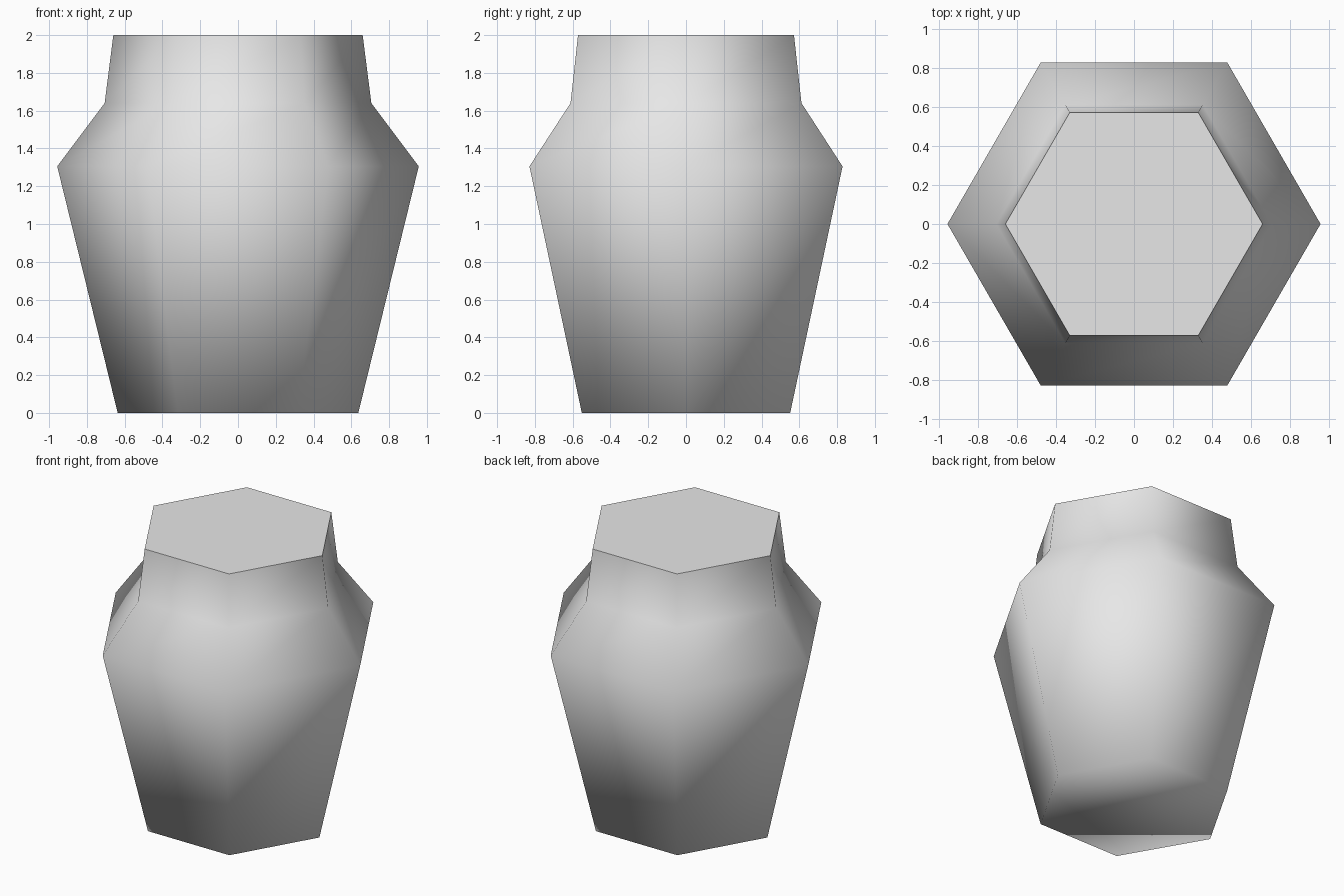
import bpy, bmesh, math

cube = bpy.data.objects.get("Cube")
if cube:
    bpy.data.objects.remove(cube, do_unlink=True)

# Plain grey material
grey = bpy.data.materials.new("light_grey")
grey.use_nodes = True
colour = (0.8, 0.8, 0.8, 1)
grey.diffuse_color = colour
grey.node_tree.nodes["Principled BSDF"].inputs["Base Color"].default_value = colour

# Six-sided jar body: (radius, height) from base to rim
SIDES = 6
profile = [(0.637, 0), (0.957, 1.305), (0.706, 1.64), (0.66, 2)]

bm = bmesh.new()
rings = []
for radius, z in profile:
    angles = [math.tau * i / SIDES for i in range(SIDES)]
    rings.append([bm.verts.new((radius * math.cos(a), radius * math.sin(a), z)) for a in angles])
for low, high in zip(rings, rings[1:]):
    for i in range(SIDES):
        j = (i + 1) % SIDES
        bm.faces.new((low[i], low[j], high[j], high[i]))

# Flat caps
bm.faces.new(rings[-1])
bm.faces.new(rings[0][::-1])

mesh = bpy.data.meshes.new("jar_body")
bm.to_mesh(mesh)
bm.free()
mesh.materials.append(grey)
jar = bpy.data.objects.new("jar_body", mesh)
bpy.context.collection.objects.link(jar)

# Smooth shading, leaving only the steep rim edge sharp
bpy.context.view_layer.objects.active = jar
jar.select_set(True)
bpy.ops.object.shade_smooth_by_angle(angle=math.radians(80))
